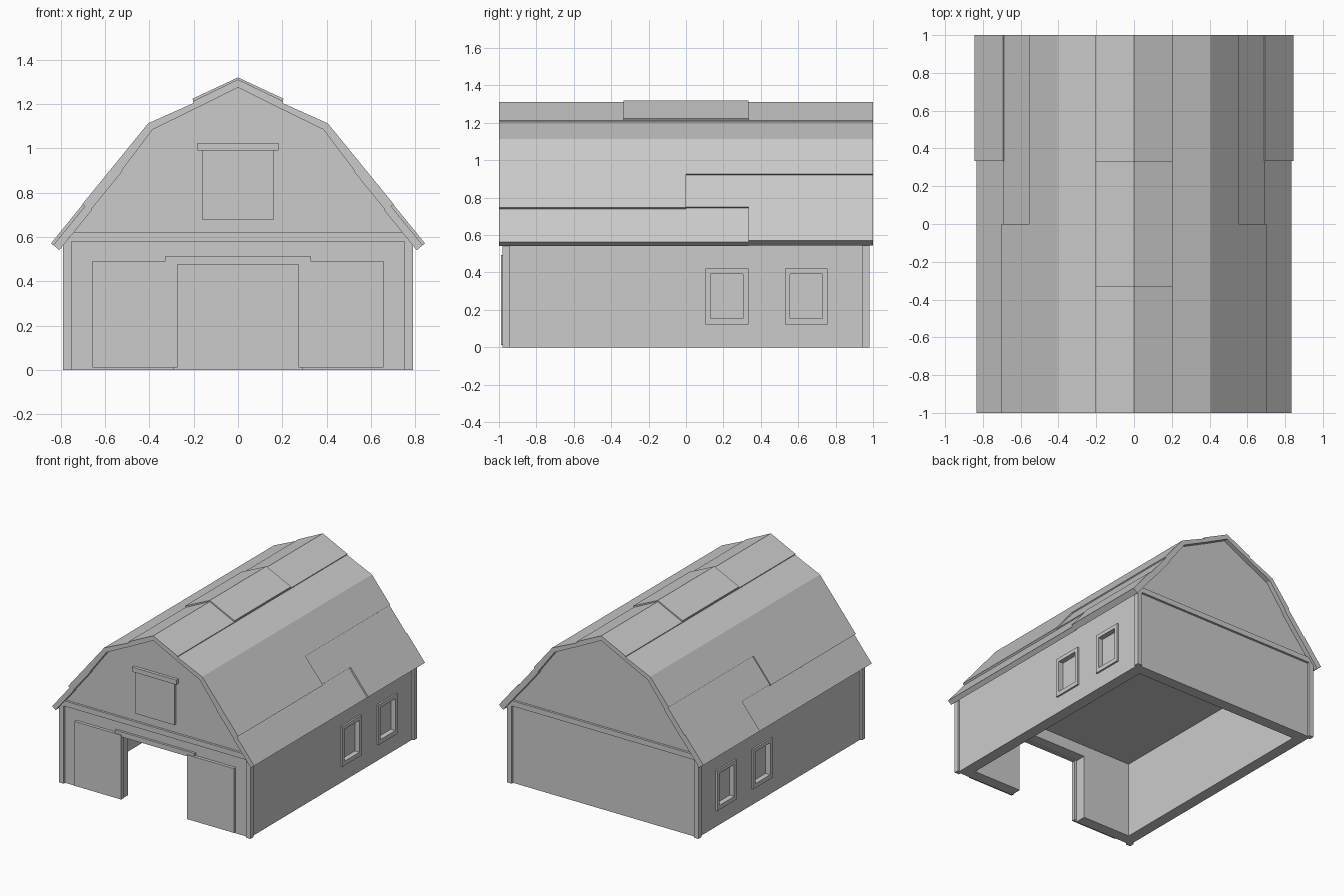
import bpy, bmesh
from mathutils import Vector

if "Cube" in bpy.data.objects:
    bpy.data.objects.remove(bpy.data.objects["Cube"])


def make(name, bm):
    bmesh.ops.recalc_face_normals(bm, faces=bm.faces[:])
    me = bpy.data.meshes.new(name)
    bm.to_mesh(me)
    bm.free()
    ob = bpy.data.objects.new(name, me)
    bpy.context.collection.objects.link(ob)
    return ob


def add_prism(bm, pts, y0, y1):
    """Extrude an x/z profile from y0 to y1."""
    face = bm.faces.new([bm.verts.new((x, y0, z)) for x, z in pts])
    res = bmesh.ops.extrude_face_region(bm, geom=[face])
    verts = [v for v in res["geom"] if isinstance(v, bmesh.types.BMVert)]
    bmesh.ops.translate(bm, verts=verts, vec=(0, y1 - y0, 0))


def prism(name, pts, y0, y1):
    bm = bmesh.new()
    add_prism(bm, pts, y0, y1)
    return make(name, bm)


def rect(x0, x1, z0, z1):
    return [(x0, z0), (x1, z0), (x1, z1), (x0, z1)]


def box(name, x0, x1, y0, y1, z0, z1):
    return prism(name, rect(x0, x1, z0, z1), y0, y1)


def flip(pts, s):
    return [(x * s, z) for x, z in pts]


def mirrored(half):
    """Complete a symmetric profile; half lists the +x points."""
    return half + [(-x, z) for x, z in reversed(half) if x > 0]


def carve(target, cutter):
    mod = target.modifiers.new("cut", 'BOOLEAN')
    mod.operation = 'DIFFERENCE'
    mod.solver = 'EXACT'
    mod.object = cutter
    bpy.context.view_layer.objects.active = target
    bpy.ops.object.modifier_apply(modifier=mod.name)
    bpy.data.objects.remove(cutter)


WX, WY = 0.775, 0.965          # outer wall faces
WINDOWS = [(0.105, 0.333), (0.53, 0.757)]

# Barn body: gambrel solid, hollowed below the loft
body = prism("barn_body", mirrored([(0, 1.285), (0.39, 1.09), (WX, 0.595), (WX, 0)]), -WY, WY)
carve(body, box("room_cutter", -0.69, 0.69, -0.88, 0.88, -0.1, 0.57))
carve(body, box("doorway_cutter", -0.29, 0.29, -1.1, -0.8, -0.1, 0.485))

# Side windows: recess in the wall plus a raised frame
for s, side in ((1, "right"), (-1, "left")):
    for i, (y0, y1) in enumerate(WINDOWS, 1):
        m = 0.027
        a, b = sorted((s * 0.75, s * 0.85))
        carve(body, box("window_cutter", a, b, y0 + m, y1 - m, 0.154, 0.392))
        a, b = sorted((s * 0.765, s * 0.788))
        bm = bmesh.new()
        add_prism(bm, rect(a, b, 0.122, 0.154), y0, y1)
        add_prism(bm, rect(a, b, 0.392, 0.42), y0, y1)
        add_prism(bm, rect(a, b, 0.154, 0.392), y0, y0 + m)
        add_prism(bm, rect(a, b, 0.154, 0.392), y1 - m, y1)
        make(f"window_frame_{side}_{i}", bm)

# Corner posts and gable bands
for t, end in ((-1, "front"), (1, "back")):
    y0, y1 = sorted((t * 0.945, t * 0.982))
    for s, side in ((1, "right"), (-1, "left")):
        x0, x1 = sorted((s * 0.752, s * 0.79))
        box(f"corner_post_{end}_{side}", x0, x1, y0, y1, 0, 0.58)
    prism(f"gable_band_{end}", mirrored([(0.755, 0.62), (0.785, 0.58)]), y0, y1)

# Front sliding doors, rail and loft hatch
for s, side in ((1, "right"), (-1, "left")):
    x0, x1 = sorted((s * 0.272, s * 0.657))
    box(f"sliding_door_{side}", x0, x1, -0.988, -0.96, 0.012, 0.492)
box("door_rail", -0.327, 0.327, -0.982, -0.96, 0.477, 0.514)
box("loft_hatch", -0.162, 0.162, -0.98, -0.96, 0.68, 0.99)
box("loft_hatch_lintel", -0.183, 0.183, -0.988, -0.96, 0.99, 1.025)

# Ridge cap and its raised middle patch
prism("ridge_cap", [(0, 1.311), (0.203, 1.213), (0.19, 1.18), (0, 1.275),
                    (-0.19, 1.18), (-0.203, 1.213)], -1, 1)
prism("ridge_patch", [(0, 1.32), (0.205, 1.224), (0.198, 1.204), (0, 1.30),
                      (-0.198, 1.204), (-0.205, 1.224)], -0.333, 0.333)

# Roof slopes: overlapping strips along the steep lower pitch
KNEE, EAVE = Vector((0.405, 1.113)), Vector((0.845, 0.573))
DIR = EAVE - KNEE
NRM = Vector((-DIR.y, DIR.x)).normalized()
THICK = 0.046


def at(t, depth):
    return tuple(KNEE + DIR * t - NRM * depth)


def strip(name, t0, t1, sink, y0, y1, s):
    pts = [at(t0, sink), at(t1, sink), at(t1, THICK + sink * 0.3), at(t0, THICK + sink * 0.3)]
    prism(name, flip(pts, s), y0, y1)


for s, side in ((1, "right"), (-1, "left")):
    upper = [(0.195, 1.207), tuple(KNEE), at(0.345, 0), at(0.345, 0.042),
             (0.385, 1.085), (0.19, 1.18)]
    prism(f"upper_roof_{side}", flip(upper, s), -1, 1)
    strip(f"middle_strip_front_{side}", 0.345, 0.675, 0.0, -1, 0, s)
    strip(f"middle_strip_back_{side}", 0.345, 0.665, 0.008, 0, 1, s)
    strip(f"lower_strip_front_{side}", 0.665, 1.0, 0.015, -1, 0.333, s)
    strip(f"lower_strip_back_{side}", 0.66, 1.0, 0.002, 0.333, 1, s)
